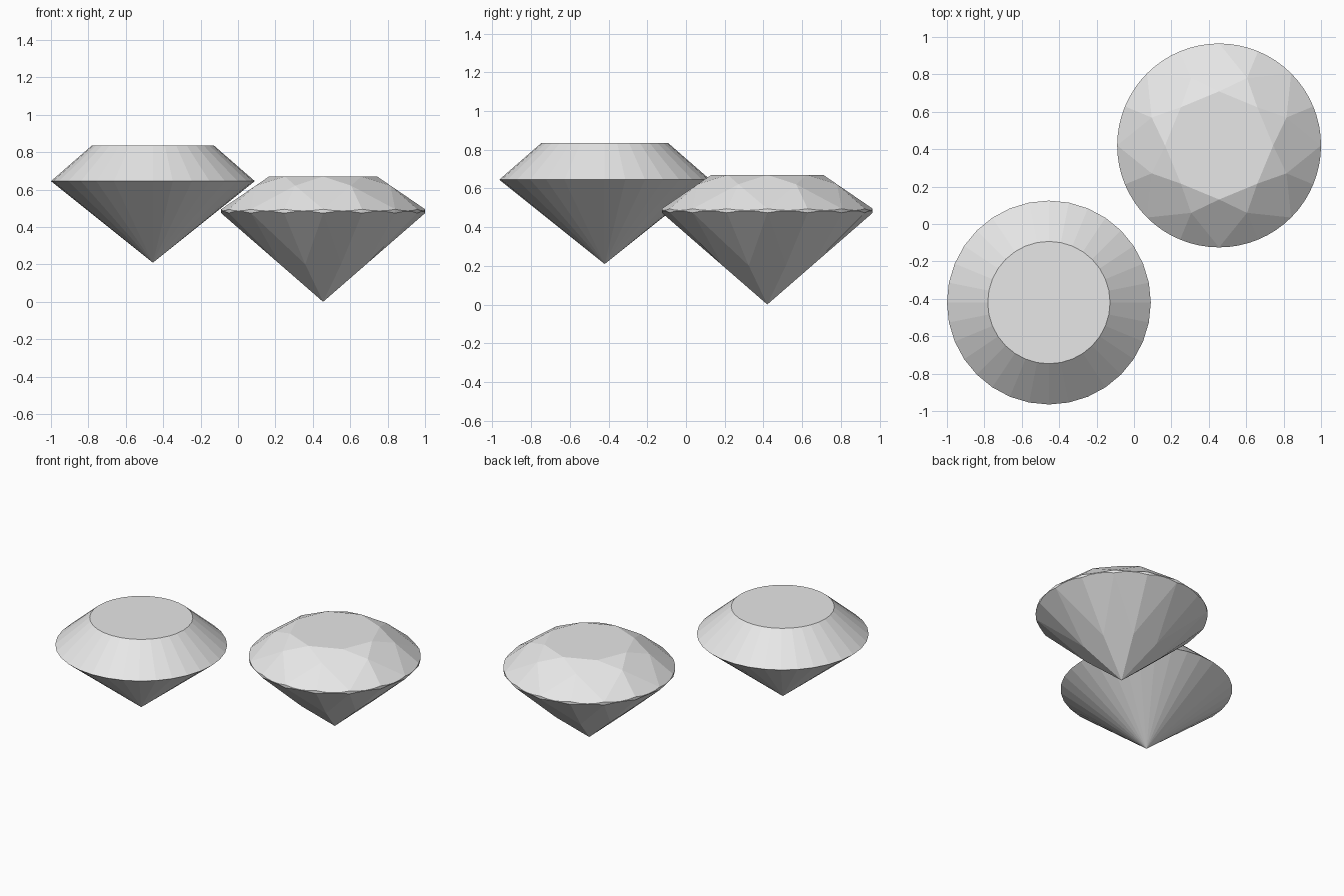
import bpy, bmesh
from math import cos, sin, radians, pi

cube = bpy.data.objects.get("Cube")
if cube:
    bpy.data.objects.remove(cube, do_unlink=True)

RADIUS = 0.545
STEP = radians(22.5)


def make_material(name, colour):
    mat = bpy.data.materials.new(name)
    mat.use_nodes = True
    mat.diffuse_color = colour
    mat.node_tree.nodes["Principled BSDF"].inputs["Base Color"].default_value = colour
    return mat


def ring(radius, z, count, start=0.0):
    angles = [start + 2 * pi * i / count for i in range(count)]
    return [(radius * cos(a), radius * sin(a), z) for a in angles]


def make_gem(name, points, location, material):
    """Wrap the corner points in a convex hull and merge coplanar triangles."""
    bm = bmesh.new()
    for p in points:
        bm.verts.new(p)
    bmesh.ops.convex_hull(bm, input=bm.verts[:])
    bmesh.ops.dissolve_limit(bm, angle_limit=radians(0.6),
                             verts=bm.verts[:], edges=bm.edges[:])
    bmesh.ops.recalc_face_normals(bm, faces=bm.faces[:])
    mesh = bpy.data.meshes.new(name)
    bm.to_mesh(mesh)
    bm.free()
    mesh.materials.append(material)
    obj = bpy.data.objects.new(name, mesh)
    obj.location = location
    bpy.context.collection.objects.link(obj)
    return obj


def scalloped_ring(z_peak, slope, count=64):
    """Girdle edge where the sixteen half facets cut the round outline."""
    points = []
    for i in range(count):
        a = 2 * pi * i / count
        off = a % STEP - STEP / 2
        z = z_peak - slope * RADIUS * (cos(off) - cos(STEP / 2))
        points.append((RADIUS * cos(a), RADIUS * sin(a), z))
    return points


grey = make_material("pale_grey", (0.8, 0.8, 0.8, 1.0))

# Simple round gem: table, girdle and point
simple = ring(0.327, 0.835, 32) + ring(RADIUS, 0.645, 32) + [(0, 0, 0.209)]
make_gem("round_gem", simple, (-0.455, -0.42, 0), grey)

# Brilliant-cut gem: crown
table_r, table_z, star_r = 0.289, 0.67, 0.39
crown_z, pavilion_z, lower_r = 0.495, 0.474, 0.25
half = RADIUS * cos(STEP / 2)
star_z = table_z - (table_z - crown_z) * (star_r * cos(STEP) - table_r) / (RADIUS - table_r)
crown_slope = (star_z - crown_z) / (half - star_r * cos(STEP / 2))

# Brilliant-cut gem: pavilion
lower_z = pavilion_z / RADIUS * lower_r * cos(STEP)
pavilion_slope = (pavilion_z - lower_z) / (half - lower_r * cos(STEP / 2))

brilliant = (ring(table_r, table_z, 8)
             + ring(star_r, star_z, 8, STEP)
             + scalloped_ring(crown_z, crown_slope)
             + scalloped_ring(pavilion_z, -pavilion_slope)
             + ring(lower_r, lower_z, 8, STEP)
             + [(0, 0, 0)])
make_gem("brilliant_gem", brilliant, (0.455, 0.42, 0), grey)
